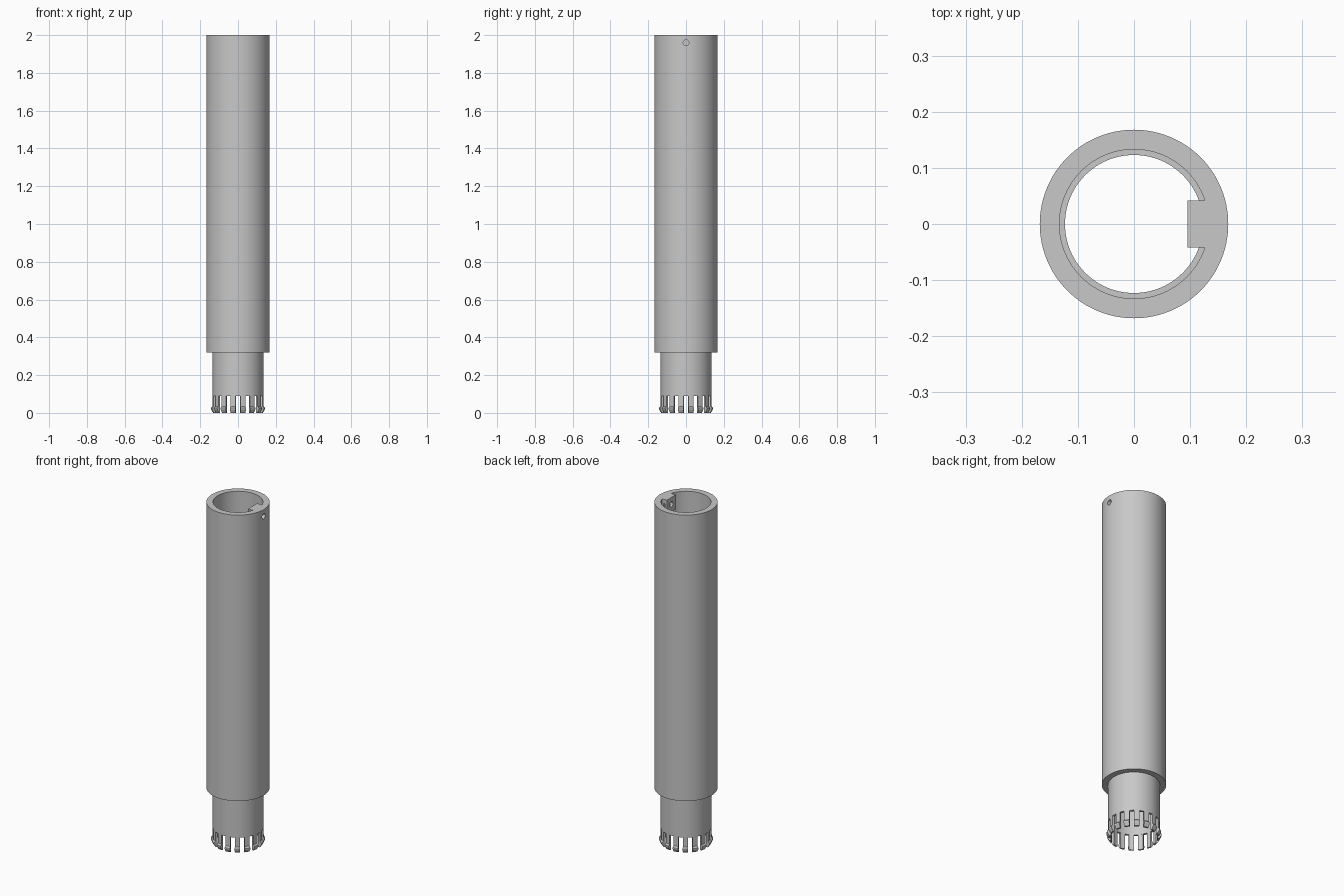
import bpy, bmesh
from math import pi, sin, cos, radians
from mathutils import Matrix, Vector

cube = bpy.data.objects.get("Cube")
if cube:
    bpy.data.objects.remove(cube)

grey = bpy.data.materials.new("plain grey")
grey.use_nodes = True
grey.diffuse_color = (0.58, 0.58, 0.58, 1)
grey.node_tree.nodes["Principled BSDF"].inputs["Base Color"].default_value = grey.diffuse_color


def add_object(name, bm):
    bmesh.ops.recalc_face_normals(bm, faces=bm.faces)
    mesh = bpy.data.meshes.new(name)
    bm.to_mesh(mesh)
    bm.free()
    mesh.materials.append(grey)
    obj = bpy.data.objects.new(name, mesh)
    bpy.context.collection.objects.link(obj)
    return obj


def sweep(bm, profile, start, angle, steps):
    """Turn a closed (radius, height) profile about z, capping partial turns."""
    full = angle > 2 * pi - 0.001
    rings = []
    for i in range(steps if full else steps + 1):
        a = start + angle * i / steps
        rings.append([bm.verts.new((r * cos(a), r * sin(a), z)) for r, z in profile])
    n = len(profile)
    for i in range(steps):
        a, b = rings[i], rings[(i + 1) % len(rings)]
        for j in range(n):
            k = (j + 1) % n
            bm.faces.new((a[j], b[j], b[k], a[k]))
    if not full:
        bm.faces.new(rings[0])
        bm.faces.new(rings[-1])


def box(name, low, high):
    bm = bmesh.new()
    low, high = Vector(low), Vector(high)
    size = Matrix.Diagonal((high - low).to_4d())
    bmesh.ops.create_cube(bm, size=1, matrix=Matrix.Translation((low + high) / 2) @ size)
    return add_object(name, bm)


def combine(target, tool, operation):
    """Apply a boolean and discard the tool."""
    mod = target.modifiers.new("cut", 'BOOLEAN')
    mod.operation, mod.object, mod.solver = operation, tool, 'EXACT'
    bpy.context.view_layer.update()
    graph = bpy.context.evaluated_depsgraph_get()
    result = bpy.data.meshes.new_from_object(target.evaluated_get(graph))
    target.modifiers.clear()
    target.data = result
    bpy.data.objects.remove(tool)


OUTER, SOCKET, NECK, BORE = 0.168, 0.133, 0.135, 0.123
SHOULDER, CROWN = 0.32, 0.09

# Main tube with a wider socket at the top and a narrow neck below
bm = bmesh.new()
sweep(bm, [(BORE, CROWN), (NECK, CROWN), (NECK, SHOULDER), (OUTER, SHOULDER),
           (OUTER, 2), (SOCKET, 2), (SOCKET, 2 - SHOULDER), (BORE, 2 - SHOULDER)],
      0, 2 * pi, 96)
tube = add_object("tube", bm)

# Screw block inside the rim, with a nut slot and a cross hole
combine(tube, box("screw_block", (0.095, -0.042, 1.915), (0.15, 0.042, 2)), 'UNION')
combine(tube, box("nut_slot", (0.106, -0.015, 1.945), (0.118, 0.06, 1.975)), 'DIFFERENCE')
bm = bmesh.new()
bmesh.ops.create_cone(bm, cap_ends=True, segments=24, radius1=0.015, radius2=0.015, depth=0.14,
                      matrix=Matrix.Translation((0.13, 0, 1.96)) @ Matrix.Rotation(pi / 2, 4, 'Y'))
combine(tube, add_object("screw_hole", bm), 'DIFFERENCE')

# Ring of barbed snap fingers
bm = bmesh.new()
COUNT, WIDTH = 16, 0.21
barb = [(BORE, CROWN), (NECK, CROWN), (NECK, 0.035), (0.143, 0.027), (0.143, 0.018),
        (0.132, 0), (BORE, 0)]
for i in range(COUNT):
    sweep(bm, barb, (i + 0.5) * 2 * pi / COUNT - WIDTH / 2, WIDTH, 4)
fingers = add_object("snap_fingers", bm)

for obj in (tube, fingers):
    bpy.ops.object.select_all(action='DESELECT')
    obj.select_set(True)
    bpy.context.view_layer.objects.active = obj
    bpy.ops.object.shade_smooth_by_angle(angle=radians(25))
